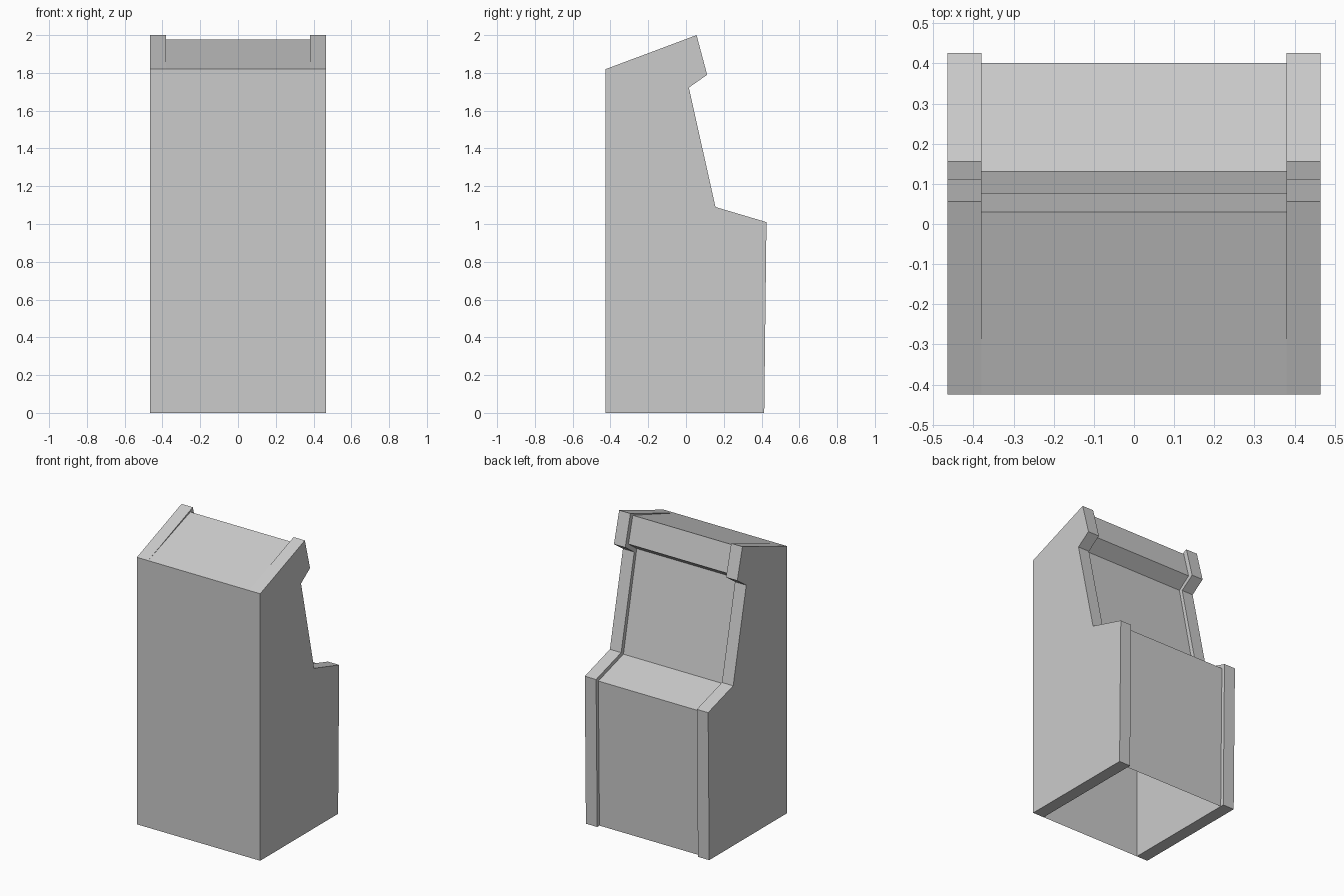
import bpy, bmesh

if "Cube" in bpy.data.objects:
    bpy.data.objects.remove(bpy.data.objects["Cube"])

# Silhouettes as (y, z), from back bottom round over the top to front bottom
SIDE = [(-0.425, 0), (-0.425, 1.82), (0.056, 2.0), (0.112, 1.79), (0.015, 1.722),
        (0.156, 1.09), (0.426, 1.01), (0.414, 0)]
BODY = [(-0.425, 0), (-0.425, 1.82), (0.03, 1.978), (0.077, 1.80), (-0.012, 1.735),
        (0.131, 1.07), (0.401, 0.99), (0.389, 0)]
INNER, OUTER = 0.38, 0.465


def extrude_profile(name, points, x0, x1, solid):
    """Sweep a profile along x; solid closes the bottom and both ends."""
    bm = bmesh.new()
    a = [bm.verts.new((x0, y, z)) for y, z in points]
    b = [bm.verts.new((x1, y, z)) for y, z in points]
    n = len(points)
    for i in range(n if solid else n - 1):
        j = (i + 1) % n
        bm.faces.new((a[i], b[i], b[j], a[j]))
    if solid:
        bm.faces.new(a)
        bm.faces.new(b[::-1])
        bmesh.ops.recalc_face_normals(bm, faces=bm.faces)
    else:
        # Open shell: make the back wall face outward, then the rest follows
        bm.normal_update()
        if bm.faces[:][0].normal.y > 0:
            bmesh.ops.reverse_faces(bm, faces=bm.faces)
    mesh = bpy.data.meshes.new(name)
    bm.to_mesh(mesh)
    bm.free()
    obj = bpy.data.objects.new(name, mesh)
    bpy.context.collection.objects.link(obj)
    return obj


# Thick side panels
extrude_profile("side_panel_left", SIDE, -OUTER, -INNER, True)
extrude_profile("side_panel_right", SIDE, INNER, OUTER, True)

# Recessed sheet between them: back, roof, marquee, screen, controls, front (open below)
extrude_profile("cabinet_shell", BODY, -INNER, INNER, False)
